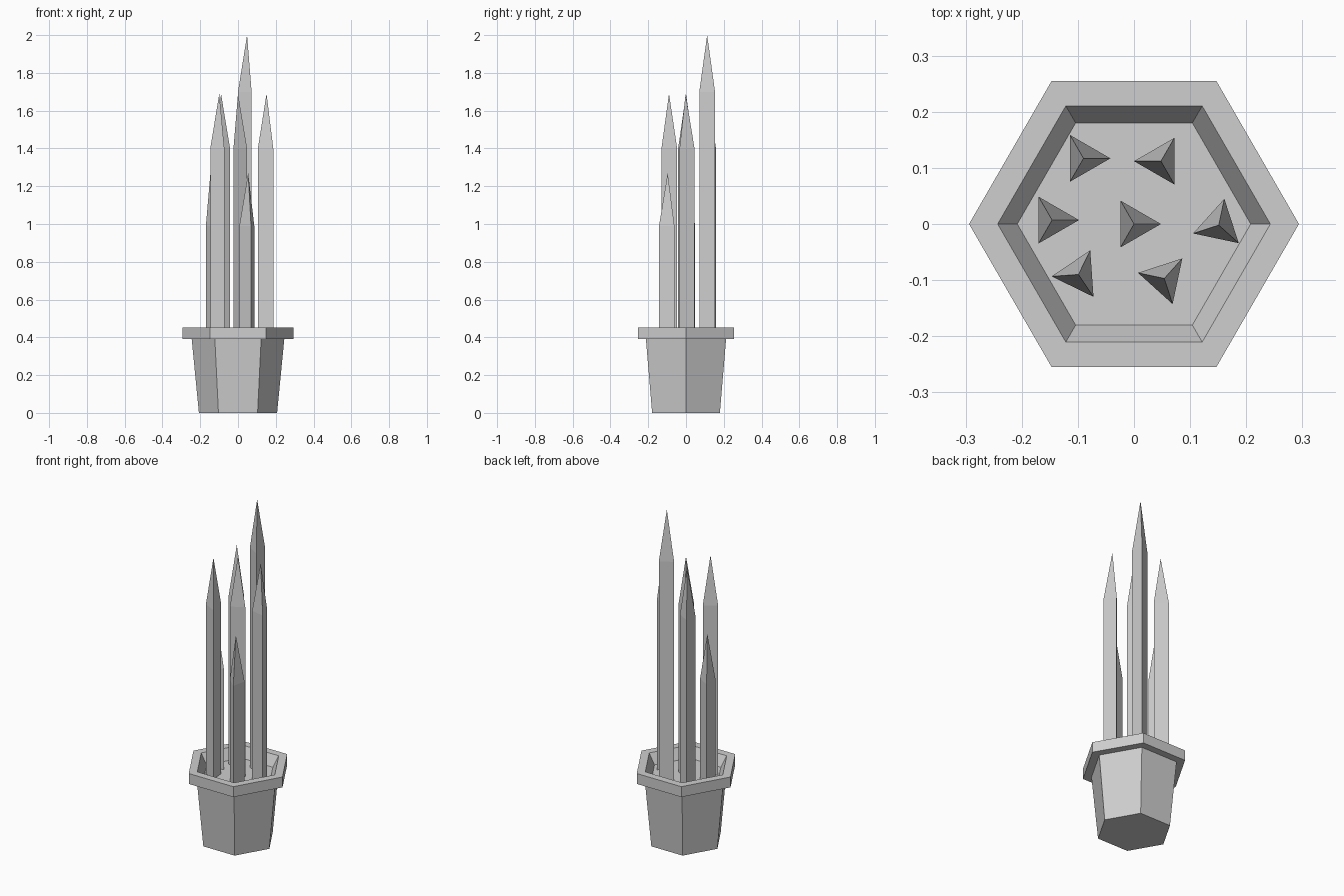
import bpy
import bmesh
from math import cos, sin, pi, radians

cube = bpy.data.objects.get("Cube")
if cube:
    bpy.data.objects.remove(cube, do_unlink=True)

grey = bpy.data.materials.new("plain grey")
grey.use_nodes = True
colour = (0.62, 0.62, 0.62, 1)
grey.diffuse_color = colour
grey.node_tree.nodes["Principled BSDF"].inputs["Base Color"].default_value = colour


def stack(name, sides, profile, tip=None):
    """Join polygon rings (radius, height), closing with a flat cap or a pointed tip."""
    bm = bmesh.new()
    rings = []
    for r, z in profile:
        rings.append([bm.verts.new((r * cos(2 * pi * i / sides),
                                    r * sin(2 * pi * i / sides), z))
                      for i in range(sides)])
    for low, high in zip(rings, rings[1:]):
        for i in range(sides):
            j = (i + 1) % sides
            bm.faces.new((low[i], low[j], high[j], high[i]))
    bm.faces.new(rings[0][::-1])
    top = rings[-1]
    if tip is None:
        bm.faces.new(top)
    else:
        apex = bm.verts.new((0, 0, tip))
        for i in range(sides):
            bm.faces.new((top[i], top[(i + 1) % sides], apex))
    bmesh.ops.recalc_face_normals(bm, faces=bm.faces)
    mesh = bpy.data.meshes.new(name)
    bm.to_mesh(mesh)
    bm.free()
    mesh.materials.append(grey)
    obj = bpy.data.objects.new(name, mesh)
    bpy.context.collection.objects.link(obj)
    return obj


# Hexagonal pot: tapered body, overhanging rim, sloped recess and soil floor
FLOOR, RIM = 0.39, 0.452
stack("pot", 6, [(0.207, 0), (0.245, FLOOR), (0.294, FLOOR),
                 (0.294, RIM), (0.243, RIM), (0.208, FLOOR)])

# Three-sided pointed leaves: x, y, turn in degrees, shoulder height, tip height
leaves = {
    "back_right_leaf": (-0.09, 0.117, 0, 1.40, 1.69),
    "back_left_leaf": (0.048, 0.112, 180, 1.70, 2.0),
    "right_leaf": (-0.146, 0.007, 0, 0.99, 1.27),
    "centre_leaf": (0, 0, 0, 1.40, 1.69),
    "left_leaf": (0.151, -0.002, 198, 1.40, 1.69),
    "front_right_leaf": (-0.099, -0.09, 184, 1.40, 1.69),
    "front_left_leaf": (0.054, -0.097, 168, 0.99, 1.27),
}
for name, (x, y, turn, shoulder, tip) in leaves.items():
    leaf = stack(name, 3, [(0.048, FLOOR - 0.03), (0.048, shoulder)], tip)
    leaf.location = (x, y, 0)
    leaf.rotation_euler.z = radians(turn)
